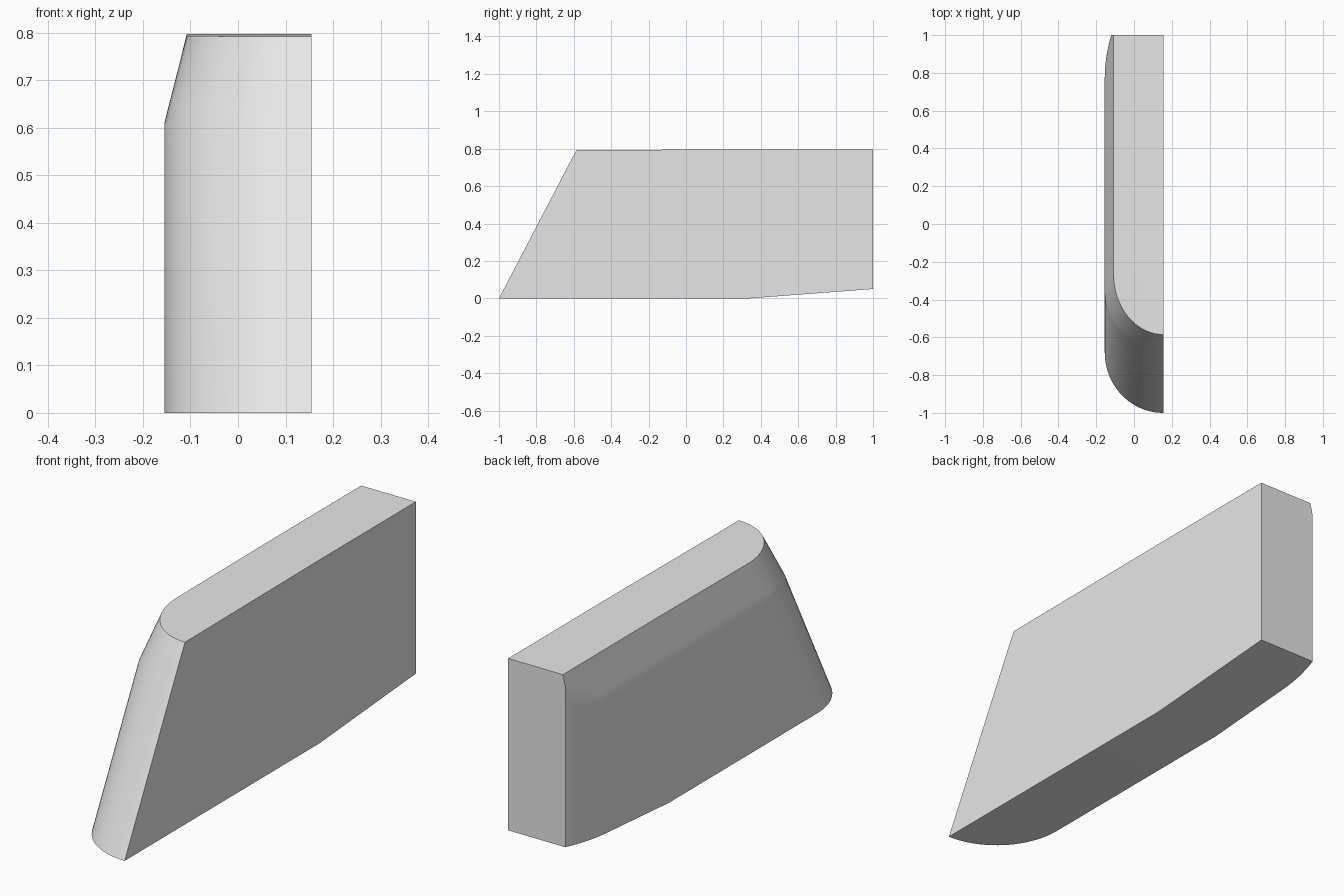
import bpy, bmesh, math

cube = bpy.data.objects.get("Cube")
if cube:
    bpy.data.objects.remove(cube, do_unlink=True)

HALF = 0.155      # half width; the flat side is at +HALF
BREAK = 0.34      # where the underside starts to rise
TOP = 0.795
FRONT_STEPS, REAR_STEPS = 20, 8


def side_limit(z):
    """Outermost reach of the curved side, drawn in above the shoulder."""
    return -HALF + 0.047 * max(0, (z - 0.61) / (TOP - 0.61))


def outline(z):
    """Plan outline at height z: raked round nose, side, curved tail, flat side."""
    limit = side_limit(z)
    nose = -0.68 + 0.415 * z / TOP
    points = []
    for i in range(FRONT_STEPS + 1):
        a = math.pi / 2 * i / FRONT_STEPS
        points.append((HALF - (HALF - limit) * math.sin(a),
                       nose - 0.32 * math.cos(a)))
    points.append((limit, BREAK))
    for i in range(REAR_STEPS + 1):
        t = i / REAR_STEPS
        points.append((max(limit, -HALF + 0.035 * t * t), 0.77 + 0.23 * t))
    return points + [(HALF, 1), (HALF, BREAK)]


# Loft the body through the outlines
bm = bmesh.new()
rings = []
for z in (0, 0.61, 0.65, 0.69, 0.72, 0.745, TOP):
    ring = []
    for x, y in outline(z):
        h = z
        if z == 0:
            h = 0.05 * max(0, (y - BREAK) / (1 - BREAK))
        elif z == TOP:
            h = 0.797 - 0.005 * max(0, (BREAK - y) / 0.93)
        ring.append(bm.verts.new((x, y, h)))
    rings.append(ring)

count = len(rings[0])
for low, high in zip(rings, rings[1:]):
    for i in range(count):
        j = (i + 1) % count
        bm.faces.new((low[i], low[j], high[j], high[i]))

# Close top and underside, each folded across the break line
fold = FRONT_STEPS + 1
for ring in (rings[0], rings[-1]):
    bm.faces.new(ring[:fold + 1] + ring[-1:])
    bm.faces.new(ring[fold:])
bmesh.ops.remove_doubles(bm, verts=bm.verts, dist=0.00001)
bmesh.ops.recalc_face_normals(bm, faces=bm.faces)

mesh = bpy.data.meshes.new("half_body")
bm.to_mesh(mesh)
bm.free()
body = bpy.data.objects.new("half_body", mesh)
bpy.context.collection.objects.link(body)

# Plain grey
grey = bpy.data.materials.new("light_grey")
grey.use_nodes = True
colour = (0.8, 0.8, 0.8, 1)
grey.diffuse_color = colour
grey.node_tree.nodes["Principled BSDF"].inputs["Base Color"].default_value = colour
mesh.materials.append(grey)

bpy.ops.object.select_all(action="DESELECT")
body.select_set(True)
bpy.context.view_layer.objects.active = body
bpy.ops.object.shade_smooth_by_angle(angle=math.radians(30))
